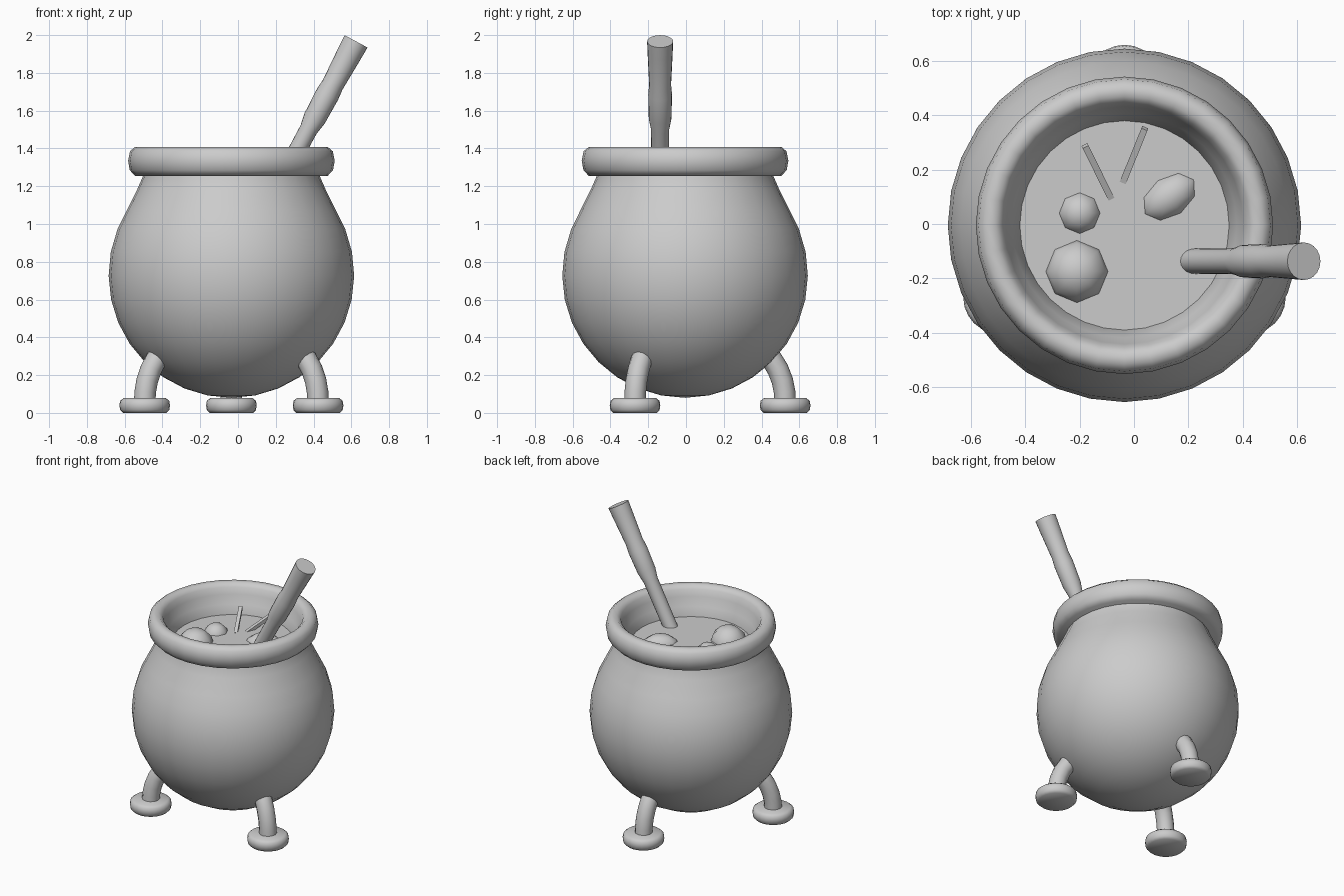
import bpy, bmesh, math
from mathutils import Vector, Matrix

if "Cube" in bpy.data.objects:
    bpy.data.objects.remove(bpy.data.objects["Cube"])

CX, CY = -0.035, -0.005      # pot axis
SOUP_Z = 1.22


def finish(obj, angle=40):
    bpy.ops.object.select_all(action='DESELECT')
    obj.select_set(True)
    bpy.context.view_layer.objects.active = obj
    bpy.ops.object.shade_smooth_by_angle(angle=math.radians(angle))
    return obj


def lathe(name, profile, sides, matrix, closed=False, angle=40):
    """Turn (radius, height) points about the local z axis."""
    bm = bmesh.new()
    rings = []
    for r, z in profile:
        if r < 1e-5:
            rings.append([bm.verts.new((0, 0, z))] * sides)
        else:
            rings.append([bm.verts.new((r * math.cos(2 * math.pi * i / sides),
                                        r * math.sin(2 * math.pi * i / sides), z))
                          for i in range(sides)])
    pairs = list(zip(rings, rings[1:]))
    if closed:
        pairs.append((rings[-1], rings[0]))
    for a, b in pairs:
        for i in range(sides):
            j = (i + 1) % sides
            quad = list(dict.fromkeys((a[i], a[j], b[j], b[i])))
            bm.faces.new(quad)
    bmesh.ops.recalc_face_normals(bm, faces=bm.faces)
    bm.transform(matrix)
    mesh = bpy.data.meshes.new(name)
    bm.to_mesh(mesh)
    bm.free()
    obj = bpy.data.objects.new(name, mesh)
    bpy.context.collection.objects.link(obj)
    return finish(obj, angle)


axis = Matrix.Translation((CX, CY, 0))

# Pot body: sphere profile flaring straight into the neck
body = []
for k in range(11):
    a = math.radians(-90 + 112 * k / 10)
    body.append((max(0.0, 0.65 * math.cos(a)), 0.73 + 0.65 * math.sin(a)))
body += [(0.555, 1.07), (0.50, 1.18), (0.465, 1.26), (0.46, 1.32)]
lathe("pot_body", body, 32, axis)

# Thick rim with the inner wall running down to the soup
rim = [(0.45, 1.255), (0.51, 1.255), (0.538, 1.285), (0.547, 1.335), (0.537, 1.385),
       (0.51, 1.408), (0.475, 1.408), (0.45, 1.385), (0.437, 1.34), (0.413, 1.28),
       (0.385, SOUP_Z), (0.385, SOUP_Z - 0.03)]
lathe("pot_rim", rim, 32, axis, closed=True, angle=50)

# Soup surface
lathe("soup", [(0, SOUP_Z), (0.39, SOUP_Z)], 32, axis)

# Three bent legs on round feet
foot = [(0, 0), (0.115, 0), (0.13, 0.015), (0.134, 0.04), (0.13, 0.064),
        (0.112, 0.078), (0, 0.08)]
leg_path = [(0.53, 0.05), (0.527, 0.11), (0.515, 0.17), (0.492, 0.23),
            (0.455, 0.29), (0.39, 0.35)]
for n, deg in enumerate((90, 210, 330), 1):
    turn = axis @ Matrix.Rotation(math.radians(deg), 4, 'Z')
    lathe(f"foot_{n}", foot, 24, turn @ Matrix.Translation((0.53, 0, 0)), angle=50)
    curve = bpy.data.curves.new(f"leg_{n}", 'CURVE')
    curve.dimensions = '3D'
    curve.bevel_depth = 0.057
    curve.bevel_resolution = 4
    curve.use_fill_caps = True
    spline = curve.splines.new('POLY')
    spline.points.add(len(leg_path) - 1)
    for p, (r, z) in zip(spline.points, leg_path):
        p.co = (r, 0, z, 1)
    leg = bpy.data.objects.new(f"leg_{n}", curve)
    bpy.context.collection.objects.link(leg)
    leg.matrix_world = turn
    bpy.ops.object.select_all(action='DESELECT')
    leg.select_set(True)
    bpy.context.view_layer.objects.active = leg
    bpy.ops.object.convert(target='MESH')
    finish(bpy.context.view_layer.objects.active, 50)

# Ladle handle leaning over the rim (heights measured down from its top end)
handle = [(0, -1.0), (0.045, -1.0), (0.048, -0.53), (0.060, -0.465), (0.063, -0.32),
          (0.058, -0.26), (0.066, -0.08), (0.069, 0), (0, 0)]
lean = Matrix.Translation((0.625, -0.137, 1.967)) @ Matrix.Rotation(math.radians(28.3), 4, 'Y')
lathe("ladle_handle", handle, 20, lean)

# Floating lumps: position, half sizes, turn
for name, pos, size, deg in (
        ("small_lump", (-0.20, 0.04, 1.195), (0.082, 0.082, 0.08), 0),
        ("large_lump", (-0.21, -0.175, 1.20), (0.12, 0.12, 0.115), 0),
        ("oval_lump", (0.13, 0.10, 1.195), (0.12, 0.08, 0.075), 35)):
    bpy.ops.mesh.primitive_uv_sphere_add(segments=8, ring_count=6, radius=1, location=pos,
                                         rotation=(0, 0, math.radians(deg)))
    lump = bpy.context.object
    lump.name = name
    lump.scale = size
    bpy.ops.object.shade_smooth()

# Two thin sticks poking out of the soup
for n, (p, q) in enumerate((((-0.085, 0.095, 1.21), (-0.18, 0.288, 1.30)),
                            ((-0.04, 0.155, 1.21), (0.04, 0.352, 1.295))), 1):
    p, q = Vector(p), Vector(q)
    bpy.ops.mesh.primitive_cube_add(size=1, location=(p + q) / 2)
    stick = bpy.context.object
    stick.name = f"stick_{n}"
    stick.rotation_euler = (q - p).to_track_quat('Z', 'Y').to_euler()
    stick.scale = (0.024, 0.024, (q - p).length)
